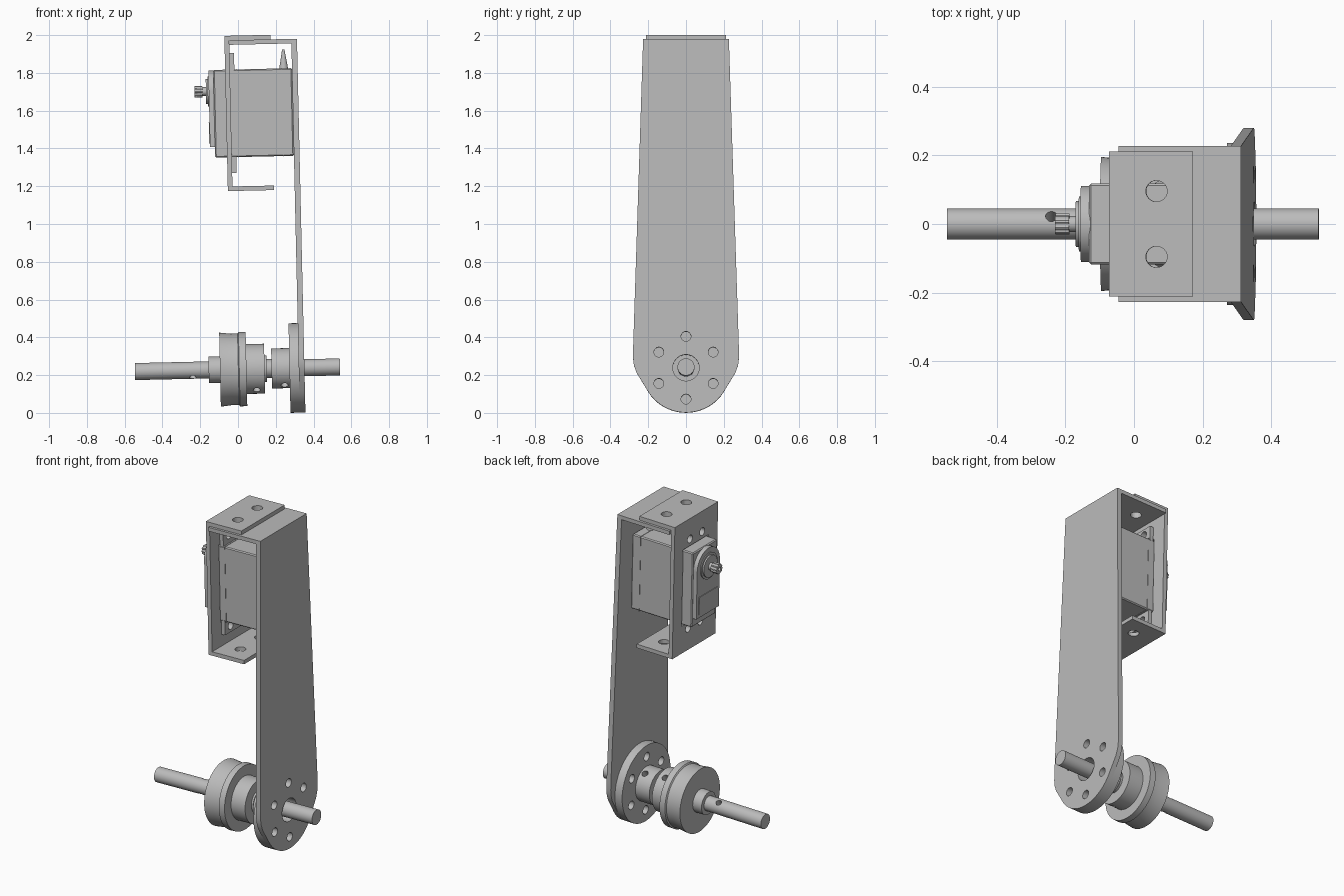
import bpy, bmesh, math
from mathutils import Matrix, Vector

cube = bpy.data.objects.get("Cube")
if cube:
    bpy.data.objects.remove(cube, do_unlink=True)

TILT = Matrix.Rotation(-0.0227, 4, "Y")   # whole assembly leans slightly
AXIS_Z = 0.231                            # height of the pivot shaft
DRILL = Vector((0, 0.52, 0.85))           # set-screw direction
X = Vector((1, 0, 0))
Z = Vector((0, 0, 1))

metal = bpy.data.materials.new("plain_grey")
metal.use_nodes = True
GREY = (0.5, 0.5, 0.5, 1)
metal.diffuse_color = GREY
metal.node_tree.nodes["Principled BSDF"].inputs["Base Color"].default_value = GREY

parts = []


def finish(name, bm, smooth=False):
    bmesh.ops.recalc_face_normals(bm, faces=bm.faces[:])
    mesh = bpy.data.meshes.new(name)
    bm.to_mesh(mesh)
    bm.free()
    mesh.materials.append(metal)
    obj = bpy.data.objects.new(name, mesh)
    bpy.context.collection.objects.link(obj)
    obj["smooth"] = smooth
    parts.append(obj)
    return obj


def add_box(bm, x, y, z):
    m = Matrix.Translation([(a + b) / 2 for a, b in (x, y, z)])
    m = m @ Matrix.Diagonal([b - a for a, b in (x, y, z)] + [1])
    bmesh.ops.create_cube(bm, size=1, matrix=m)


def box(name, x, y, z, bevel=0):
    bm = bmesh.new()
    add_box(bm, x, y, z)
    if bevel:
        bmesh.ops.bevel(bm, geom=bm.edges[:], offset=bevel, segments=1, affect="EDGES")
    return finish(name, bm)


def lathe(name, profile, z=AXIS_Z, steps=64):
    """Turn (x, radius) points around a line along x."""
    bm = bmesh.new()
    rings = []
    for x, r in profile:
        rings.append([bm.verts.new((x, r * math.cos(a), z + r * math.sin(a)))
                      for a in (math.tau * i / steps for i in range(steps))])
    for p, q in zip(rings, rings[1:]):
        for i in range(steps):
            j = (i + 1) % steps
            bm.faces.new((p[i], p[j], q[j], q[i]))
    bm.faces.new(rings[0])
    bm.faces.new(rings[-1])
    return finish(name, bm, True)


def plate(name, outline, x0, x1):
    """Extrude a (y, z) outline along x."""
    bm = bmesh.new()
    face = bm.faces.new([bm.verts.new((x0, y, z)) for y, z in outline])
    new = bmesh.ops.extrude_face_region(bm, geom=[face])["geom"]
    bmesh.ops.translate(bm, vec=X * (x1 - x0),
                        verts=[v for v in new if isinstance(v, bmesh.types.BMVert)])
    return finish(name, bm, True)


def cut(obj, bm):
    """Subtract a temporary cutter."""
    cutter = finish("cutter", bm)
    parts.remove(cutter)
    cutter.hide_render = True
    mod = obj.modifiers.new("cut", "BOOLEAN")
    mod.object, mod.operation, mod.solver = cutter, "DIFFERENCE", "EXACT"
    bpy.context.view_layer.objects.active = obj
    bpy.ops.object.modifier_apply(modifier=mod.name)
    bpy.data.objects.remove(cutter, do_unlink=True)


def drill(obj, points, radius, direction, depth=0.16):
    bm = bmesh.new()
    turn = direction.to_track_quat("Z", "Y").to_matrix().to_4x4()
    for p in points:
        bmesh.ops.create_cone(bm, cap_ends=True, segments=24, radius1=radius,
                              radius2=radius, depth=depth,
                              matrix=Matrix.Translation(p) @ turn)
    cut(obj, bm)


def arc(cz, r, start, end, n):
    return [(r * math.cos(a), cz + r * math.sin(a)) for a in
            (math.radians(start + (end - start) * i / n) for i in range(n + 1))]


# Long arm: tapered sheet with a rounded foot and a folded top
side = [(0.227, 1.973), (0.28, 0.33), (0.28, 0.28), (0.276, 0.245), (0.262, 0.205)]
outline = side + arc(AXIS_Z, 0.237, -31, -149, 30) + [(-y, z) for y, z in reversed(side)]
arm = plate("arm_plate", outline, 0.327, 0.357)
top_fold = box("arm_top_fold", (0.0, 0.335), (-0.227, 0.227), (1.949, 1.973))

# Flange disc bolted to the arm
disc = lathe("flange_disc", [(0.278, 0.237), (0.327, 0.237)])
bolts = [(0.32, y, z) for y, z in arc(AXIS_Z, 0.166, 30, 330, 5)]
for o in (arm, disc):
    drill(o, bolts, 0.026, X, 0.3)
    drill(o, [(0.32, 0, AXIS_Z)], 0.07, X, 0.3)

# Shaft, wheel and collars
shaft = lathe("shaft", [(-0.54, 0.045), (0.545, 0.045)])
drill(shaft, [(-0.235, 0, AXIS_Z)], 0.017, DRILL, 0.4)
lathe("wheel_sleeve", [(-0.15, 0.07), (-0.08, 0.07)])
lathe("wheel", [(-0.09, 0.196), (-0.03, 0.189), (0.007, 0.189), (0.012, 0.197), (0.05, 0.196)])
collar = lathe("wheel_collar", [(0.04, 0.132), (0.146, 0.132)])
lathe("spacer", [(0.14, 0.07), (0.158, 0.07), (0.158, 0.05), (0.19, 0.05)])
hub = lathe("flange_collar", [(0.183, 0.106), (0.285, 0.106)])
drill(collar, [(0.102, 0, AXIS_Z)], 0.019, DRILL, 0.5)
drill(hub, [(0.25, 0, AXIS_Z)], 0.019, DRILL, 0.5)

# Channel bracket that holds the motor
W = (-0.212, 0.212)
back = box("bracket_back", (-0.027, -0.002), W, (1.175, 1.997))
bm = bmesh.new()
add_box(bm, (-0.1, 0.1), (-0.125, 0.125), (1.347, 1.825))
cut(back, bm)
upper = box("bracket_top", (-0.003, 0.217), W, (1.973, 1.997))
lower = box("bracket_bottom", (-0.003, 0.217), W, (1.175, 1.199))
for o, z in ((top_fold, 1.96), (upper, 1.985), (lower, 1.187)):
    drill(o, [(0.111, s * 0.096, z) for s in (-1, 1)], 0.031, Z)

# Motor: case, mounting ears and seams
box("motor_case", (-0.09, 0.327), (-0.118, 0.118), (1.354, 1.818), 0.006)
ears = box("motor_ears", (-0.002, 0.022), (-0.116, 0.116), (1.27, 1.905))
screws = [(0, y, z) for y in (-0.06, 0.06) for z in (1.31, 1.868)]
for o in (back, ears):
    drill(o, screws, 0.024, X)
for x in (0.03, 0.268):
    box("case_seam", (x, x + 0.004), (-0.12, 0.12), (1.352, 1.82))

# Gear cover with a round head around the output shaft
OUT_Z = 1.705
plate("gear_cover", arc(OUT_Z, 0.111, 0, 180, 32) + [(-0.111, 1.41), (0.111, 1.41)], -0.116, -0.085)
box("cover_panel", (-0.12, -0.11), (-0.09, 0.09), (1.43, 1.54))
lathe("output_boss", [(-0.11, 0.08), (-0.122, 0.08), (-0.122, 0.067), (-0.131, 0.067)], OUT_Z)
lathe("output_neck", [(-0.125, 0.023), (-0.152, 0.023)], OUT_Z, 32)

# Toothed output spline
teeth = []
for i in range(40):
    a, r = math.tau * i / 40, 0.031 if i % 4 < 2 else 0.027
    teeth.append((r * math.cos(a), OUT_Z + r * math.sin(a)))
spline = plate("output_spline", teeth, -0.191, -0.15)
spline["smooth"] = False
drill(spline, [(-0.191, 0, OUT_Z)], 0.012, X, 0.05)

# Tapered cable grommet on top of the case
bm = bmesh.new()
bmesh.ops.create_cone(bm, cap_ends=True, segments=24, radius1=0.024, radius2=0.006,
                      depth=0.105, matrix=Matrix.Translation((0.283, 0, 1.866)))
finish("cable_grommet", bm, True)

# Lean everything and smooth the turned parts
for o in parts:
    o.data.transform(TILT)
    o.data.update()
    if o["smooth"]:
        bpy.ops.object.select_all(action="DESELECT")
        o.select_set(True)
        bpy.context.view_layer.objects.active = o
        bpy.ops.object.shade_smooth_by_angle(angle=math.radians(30))
